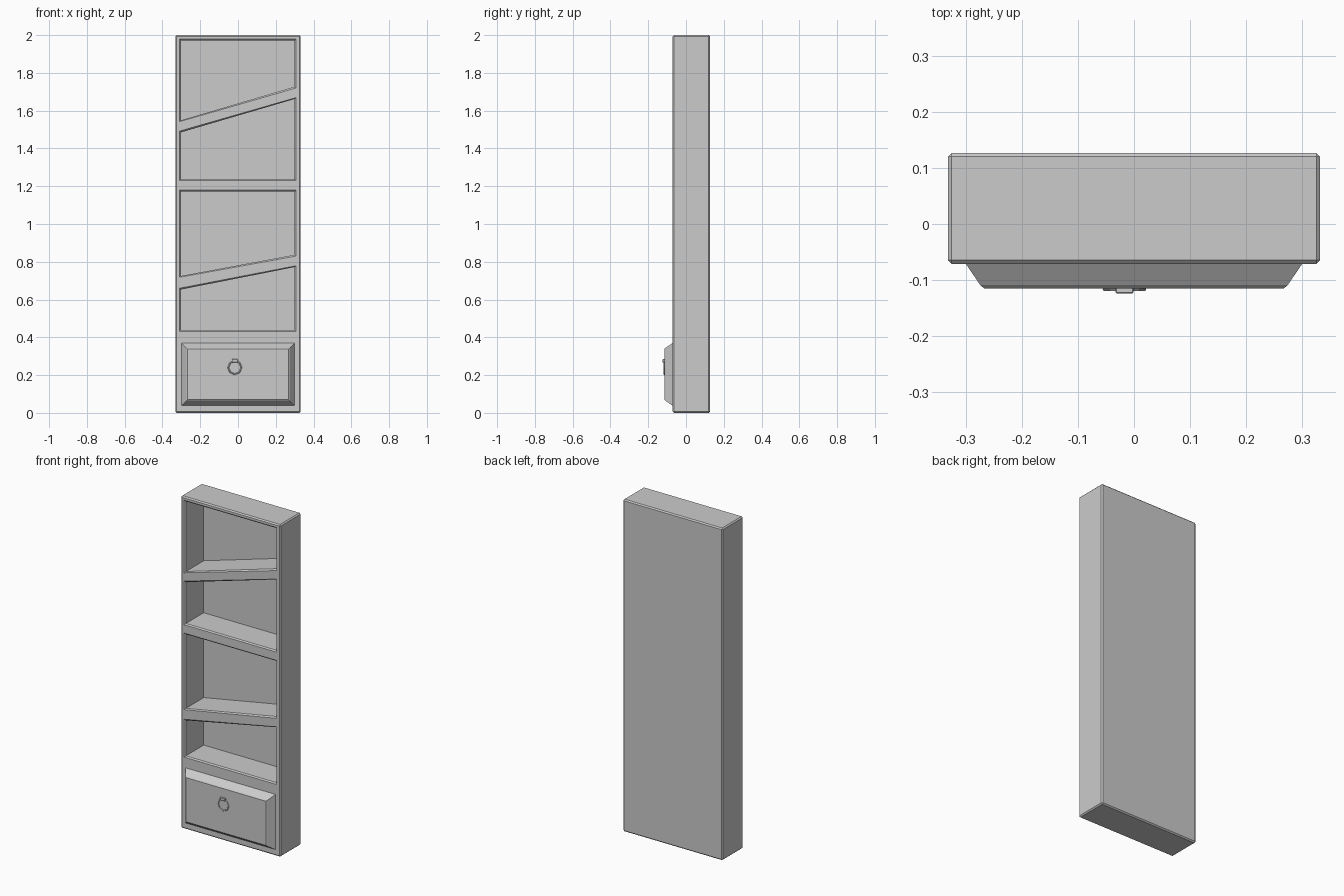
import bpy, bmesh, math

if "Cube" in bpy.data.objects:
    bpy.data.objects.remove(bpy.data.objects["Cube"], do_unlink=True)

grey = bpy.data.materials.new("plain grey")
grey.use_nodes = True
grey.diffuse_color = (0.6, 0.6, 0.6, 1)
grey.node_tree.nodes["Principled BSDF"].inputs["Base Color"].default_value = grey.diffuse_color


def loft(name, rings):
    """Closed solid through rings of equal point count."""
    bm = bmesh.new()
    loops = [[bm.verts.new(p) for p in ring] for ring in rings]
    for a, b in zip(loops, loops[1:]):
        n = len(a)
        for i in range(n):
            bm.faces.new((a[i], a[(i + 1) % n], b[(i + 1) % n], b[i]))
    bm.faces.new(loops[0])
    bm.faces.new(loops[-1])
    bmesh.ops.recalc_face_normals(bm, faces=bm.faces)
    mesh = bpy.data.meshes.new(name)
    bm.to_mesh(mesh)
    bm.free()
    mesh.materials.append(grey)
    obj = bpy.data.objects.new(name, mesh)
    bpy.context.collection.objects.link(obj)
    return obj


def quad(y, x0, x1, low, high, inset=0):
    """Upright four-sided ring; low and high are (left, right) heights."""
    a, b, i = x0 + inset, x1 - inset, inset
    return [(a, y, low[0] + i), (b, y, low[1] + i),
            (b, y, high[1] - i), (a, y, high[0] - i)]


def apply(obj, mod):
    with bpy.context.temp_override(object=obj, active_object=obj, selected_objects=[obj]):
        bpy.ops.object.modifier_apply(modifier=mod.name)


def bevel(obj, width):
    mod = obj.modifiers.new("edge bevel", 'BEVEL')
    mod.width = width
    mod.segments = 1
    apply(obj, mod)


FRONT, BACK, POCKET, CHAMFER = -0.071, 0.127, 0.105, 0.007

# Cabinet body with chamfered outer edges
cabinet = loft("cabinet_body", [quad(y, -0.332, 0.332, (0, 0), (2, 2)) for y in (FRONT, BACK)])
bevel(cabinet, CHAMFER)

# Shelf openings between level and sloping shelves, with chamfered rims
openings = [((1.542, 1.72), (1.979, 1.979)),
            ((1.229, 1.229), (1.492, 1.669)),
            ((0.718, 0.83), (1.179, 1.179)),
            ((0.432, 0.432), (0.66, 0.779))]
for low, high in openings:
    cutter = loft("opening_cutter", [
        quad(FRONT - CHAMFER, -0.309, 0.307, low, high, -CHAMFER),
        quad(FRONT + CHAMFER, -0.309, 0.307, low, high, CHAMFER),
        quad(POCKET, -0.309, 0.307, low, high, CHAMFER)])
    cutter.hide_render = True
    mod = cabinet.modifiers.new("opening", 'BOOLEAN')
    mod.operation, mod.solver, mod.object = 'DIFFERENCE', 'EXACT', cutter
    apply(cabinet, mod)
    bpy.data.objects.remove(cutter, do_unlink=True)

# Drawer front: tapered panel with a small softened front edge
loft("drawer_front", [
    quad(y, -0.3, 0.3, (0.038, 0.038), (0.37, 0.37), inset)
    for y, inset in ((FRONT + 0.01, 0), (FRONT, 0), (-0.109, 0.026), (-0.115, 0.033))])

# Ring pull hanging from a small mount
bpy.ops.mesh.primitive_torus_add(major_segments=8, minor_segments=6, major_radius=0.035,
                                 minor_radius=0.004, location=(-0.017, -0.116, 0.24),
                                 rotation=(math.pi / 2, 0, 0))
ring = bpy.context.object
ring.name = "drawer_ring_pull"
ring.data.materials.append(grey)

mount = loft("ring_mount", [quad(y, -0.033, -0.001, (0.267, 0.267), (0.284, 0.284))
                            for y in (-0.124, -0.112)])
bevel(mount, 0.002)
